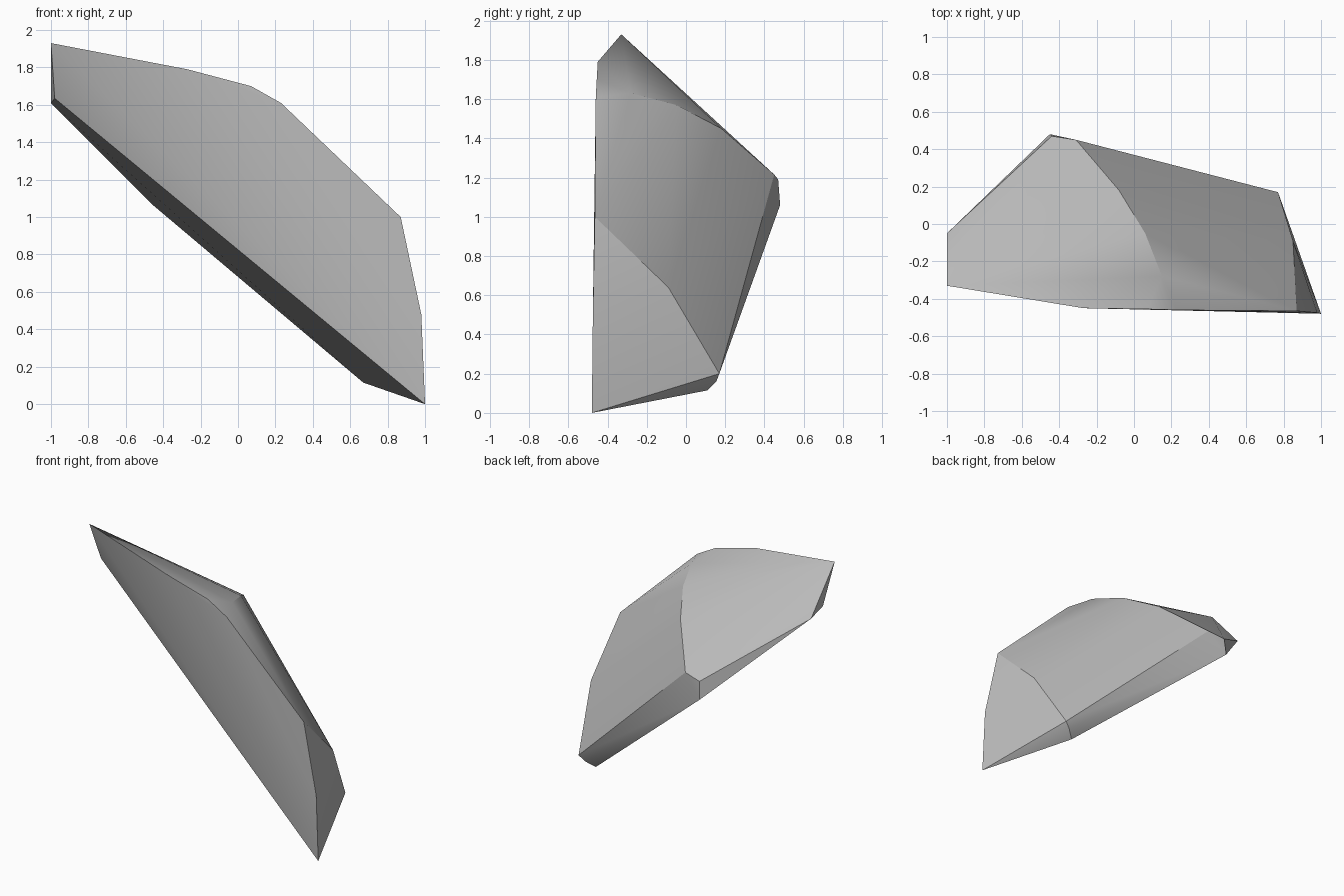
import bpy
import bmesh
import math

default = bpy.data.objects.get("Cube")
if default:
    bpy.data.objects.remove(default, do_unlink=True)

# Stone colour
stone = bpy.data.materials.new("grey stone")
stone.use_nodes = True
grey = (0.5, 0.5, 0.5, 1)
stone.diffuse_color = grey
shader = stone.node_tree.nodes["Principled BSDF"]
shader.inputs["Base Color"].default_value = grey
shader.inputs["Roughness"].default_value = 0.9

# Corners of the shard, grouped by where they lie
front_rim = [(-1, -.33, 1.93), (-.27, -.45, 1.79), (.07, -.455, 1.7), (.23, -.46, 1.61),
             (.87, -.465, 1), (.98, -.475, .48), (1, -.48, 0)]
left_end = [(-1, -.05, 1.61), (-.98, -.22, 1.635)]
top_ridge = [(.15, -.28, 1.63), (.06, -.05, 1.57), (-.08, .18, 1.45)]
back_corner = [(-.31, .45, 1.215), (-.44, .47, 1.19), (-.45, .48, 1.06)]
lower_end = [(.85, -.09, .64), (.77, .17, .2), (.73, .155, .16), (.67, .11, .115)]

# The shard is the tight skin around its corners
bm = bmesh.new()
for corner in front_rim + left_end + top_ridge + back_corner + lower_end:
    bm.verts.new(corner)
hull = bmesh.ops.convex_hull(bm, input=bm.verts[:])
loose = [v for v in bm.verts if not v.link_faces]
bmesh.ops.delete(bm, geom=loose, context="VERTS")
bmesh.ops.recalc_face_normals(bm, faces=bm.faces[:])

mesh = bpy.data.meshes.new("rock_shard")
bm.to_mesh(mesh)
bm.free()
mesh.materials.append(stone)
shard = bpy.data.objects.new("rock_shard", mesh)
bpy.context.collection.objects.link(shard)

# Soft shading on gentle bends, crisp edges elsewhere
bpy.context.view_layer.objects.active = shard
shard.select_set(True)
bpy.ops.object.shade_smooth_by_angle(angle=math.radians(30))
